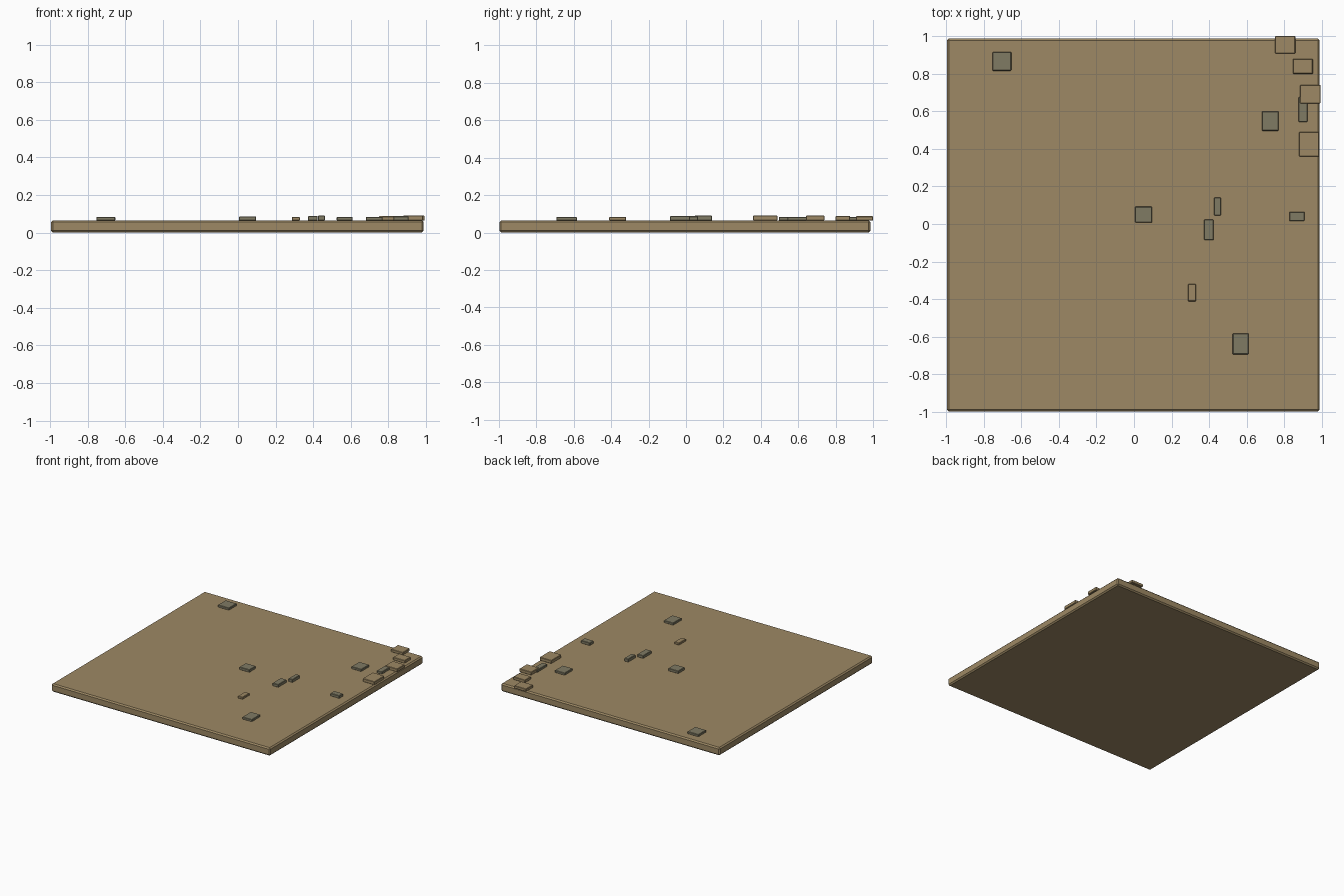
import bpy
import bmesh

if "Cube" in bpy.data.objects:
    bpy.data.objects.remove(bpy.data.objects["Cube"])


def material(name, color):
    m = bpy.data.materials.new(name)
    m.diffuse_color = (*color, 1.0)
    m.use_nodes = True
    m.node_tree.nodes["Principled BSDF"].inputs["Base Color"].default_value = m.diffuse_color
    return m


tan = material("tan earth", (0.34, 0.25, 0.128))
grey = material("grey stone", (0.215, 0.197, 0.127))


def block(name, x0, x1, y0, y1, z0, z1, mat, bevel):
    """Axis-aligned box with a narrow chamfer on every edge."""
    bm = bmesh.new()
    bmesh.ops.create_cube(bm, size=1)
    for v in bm.verts:
        v.co = (x1 if v.co.x > 0 else x0,
                y1 if v.co.y > 0 else y0,
                z1 if v.co.z > 0 else z0)
    bmesh.ops.bevel(bm, geom=bm.edges[:], offset=bevel, segments=1,
                    affect='EDGES', profile=0.5)
    bmesh.ops.recalc_face_normals(bm, faces=bm.faces[:])
    me = bpy.data.meshes.new(name)
    bm.to_mesh(me)
    bm.free()
    me.materials.append(mat)
    ob = bpy.data.objects.new(name, me)
    bpy.context.collection.objects.link(ob)
    return ob


# Square ground slab
TOP = 0.065
block("ground_slab", -0.995, 0.988, -0.998, 0.987, 0.0, TOP, tan, 0.01)

# Grey stones scattered on the slab: x0, x1, y0, y1, top height
stones = [
    (-0.753, -0.653, 0.815, 0.915, 0.083),
    (0.680, 0.770, 0.496, 0.599, 0.083),
    (0.876, 0.922, 0.543, 0.675, 0.084),
    (0.006, 0.097, 0.008, 0.092, 0.086),
    (0.426, 0.462, 0.045, 0.140, 0.090),
    (0.372, 0.424, -0.085, 0.023, 0.088),
    (0.826, 0.907, 0.016, 0.065, 0.087),
    (0.525, 0.610, -0.693, -0.583, 0.083),
]
for i, (x0, x1, y0, y1, z1) in enumerate(stones):
    block(f"stone_{i + 1}", x0, x1, y0, y1, TOP - 0.002, z1, grey, 0.003)

# Tan clods, mostly along the back right corner
clods = [
    (0.287, 0.329, -0.411, -0.320, 0.083),
    (0.750, 0.858, 0.908, 1.000, 0.087),
    (0.845, 0.951, 0.799, 0.878, 0.088),
    (0.884, 0.993, 0.642, 0.740, 0.090),
    (0.878, 0.985, 0.359, 0.489, 0.091),
]
for i, (x0, x1, y0, y1, z1) in enumerate(clods):
    block(f"clod_{i + 1}", x0, x1, y0, y1, TOP - 0.001, z1, tan, 0.003)
